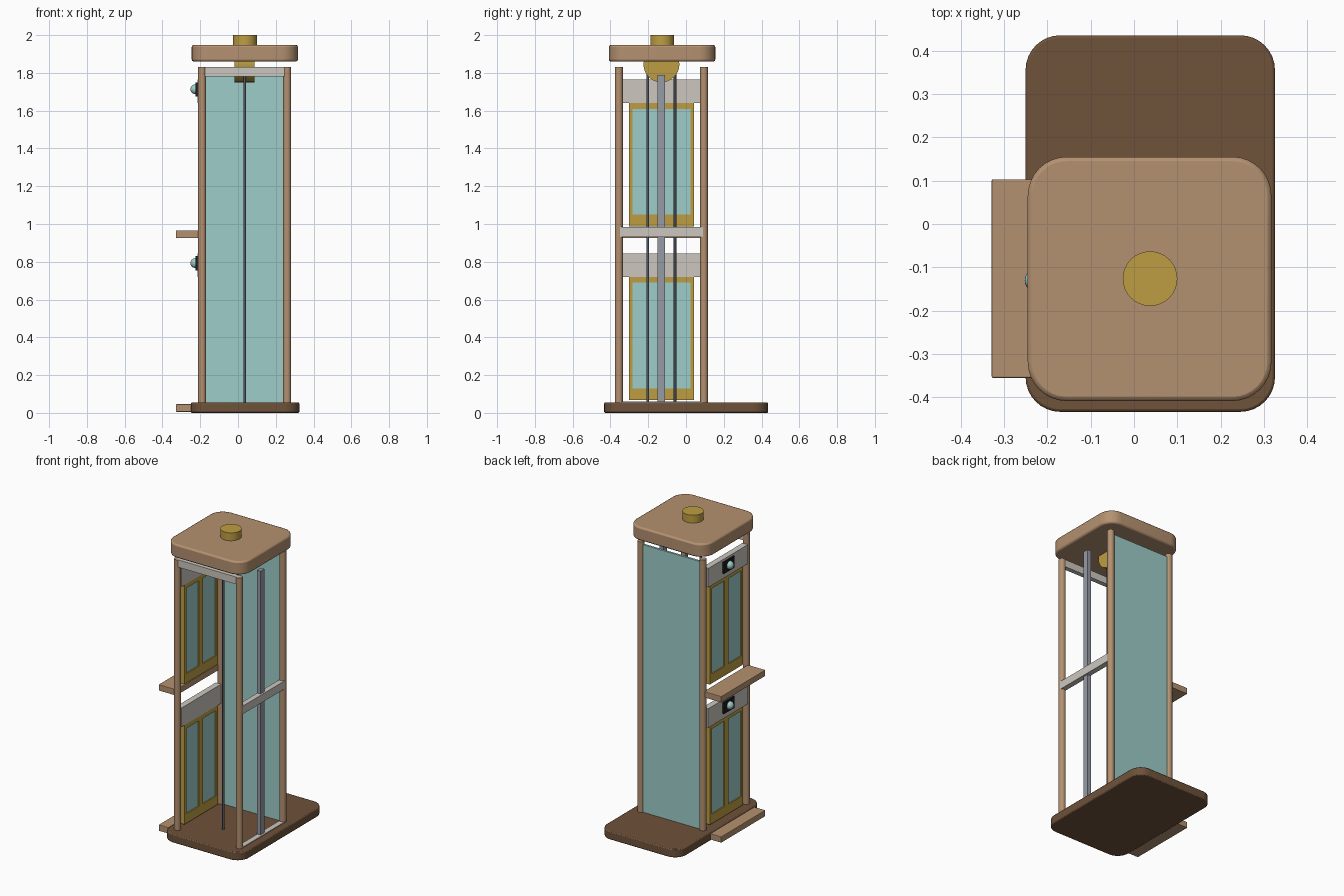
import bpy, bmesh, math
from mathutils import Matrix

cube = bpy.data.objects.get("Cube")
if cube:
    bpy.data.objects.remove(cube, do_unlink=True)


def material(name, r, g, b):
    col = [(c / 255 / 12.92) if c < 11 else ((c / 255 + 0.055) / 1.055) ** 2.4 for c in (r, g, b)] + [1]
    m = bpy.data.materials.new(name)
    m.use_nodes = True
    m.diffuse_color = col
    bsdf = next(n for n in m.node_tree.nodes if n.type == 'BSDF_PRINCIPLED')
    bsdf.inputs["Base Color"].default_value = col
    return m


tan = material("tan wood", 180, 145, 112)
brown = material("dark brown wood", 110, 82, 58)
gold = material("brass", 190, 158, 66)
teal = material("pale teal glass", 158, 205, 201)
grey = material("light grey", 204, 199, 191)
steel = material("steel", 150, 155, 165)
cable_grey = material("cable grey", 82, 88, 100)
black = material("black", 28, 28, 31)


def finish(name, bm, mat, smooth=False):
    me = bpy.data.meshes.new(name)
    bm.to_mesh(me)
    bm.free()
    me.materials.append(mat)
    ob = bpy.data.objects.new(name, me)
    bpy.context.collection.objects.link(ob)
    if smooth:
        bpy.ops.object.select_all(action='DESELECT')
        ob.select_set(True)
        bpy.context.view_layer.objects.active = ob
        bpy.ops.object.shade_smooth_by_angle(angle=math.radians(35))
    return ob


def box(name, mat, x, y, z, corner=0, edge=0):
    """Box from (min, max) pairs, with optional rounded upright corners."""
    bm = bmesh.new()
    bmesh.ops.create_cube(bm, size=1)
    for v in bm.verts:
        v.co = [(a + b) / 2 + c * (b - a) for (a, b), c in zip((x, y, z), v.co)]
    if corner:
        upright = [e for e in bm.edges if abs(e.verts[0].co.z - e.verts[1].co.z) > 0.01]
        bmesh.ops.bevel(bm, geom=upright, offset=corner, segments=8, profile=0.5, affect='EDGES')
    ob = finish(name, bm, mat, corner > 0)
    if edge:
        mod = ob.modifiers.new("soft_edge", 'BEVEL')
        mod.width = edge
        mod.segments = 2
        mod.limit_method = 'ANGLE'
        mod.angle_limit = math.radians(50)
    return ob


def cylinder(name, mat, centre, radius, depth, axis='Z', sides=24):
    bm = bmesh.new()
    turn = Matrix.Rotation(math.pi / 2, 4, 'Y') if axis == 'X' else Matrix()
    bmesh.ops.create_cone(bm, cap_ends=True, segments=sides, radius1=radius, radius2=radius,
                          depth=depth, matrix=Matrix.Translation(centre) @ turn)
    return finish(name, bm, mat, True)


# Shaft centre and half spacing of the corner posts
CX, CY, HALF = 0.035, -0.13, 0.225
LEFT, RIGHT = CX - HALF, CX + HALF
FRONT, BACK = CY - HALF, CY + HALF

# Base, roof and finial
box("base", brown, (-0.25, 0.325), (-0.433, 0.435), (0, 0.055), 0.08, 0.006)
box("roof", tan, (-0.245, 0.317), (-0.408, 0.155), (1.86, 1.948), 0.09, 0.01)
cylinder("roof_cap", gold, (CX + 0.002, CY + 0.004, 1.97), 0.063, 0.06, sides=32)

# Corner posts
for sx, x in (("right", LEFT), ("left", RIGHT)):
    for sy, y in (("front", FRONT), ("back", BACK)):
        cylinder(f"{sy}_{sx}_post", tan, (x, y, 0.916), 0.021, 1.828, sides=20)

# Back glass and cross beams
box("back_glass", teal, (LEFT, RIGHT), (BACK - 0.007, BACK + 0.007), (0.055, 1.81))
box("front_top_beam", grey, (LEFT, RIGHT), (FRONT - 0.015, FRONT + 0.015), (1.782, 1.83))
for name, z in (("middle", (0.932, 0.985)), ("bottom", (0.01, 0.06))):
    box(f"{name}_side_beam", grey, (RIGHT - 0.015, RIGHT + 0.02), (FRONT + 0.005, BACK - 0.005), z)

# Guide rail, pulley and cables
box("guide_rail", steel, (RIGHT - 0.018, RIGHT + 0.008), (CY - 0.02, CY + 0.02), (0.03, 1.79))
cylinder("pulley", gold, (CX, CY, 1.845), 0.095, 0.105, 'X', 32)
for name, y in (("front", CY - 0.072), ("back", CY + 0.072)):
    cylinder(f"{name}_cable", cable_grey, (CX, y, 0.93), 0.007, 1.76, sides=12)

# Each floor: landing, double door, lintel and lamp
for floor, h in (("lower", 0), ("upper", 0.92)):
    box(f"{floor}_landing", tan, (-0.328, -0.2), (-0.355, 0.103), (h + 0.006, h + 0.046), edge=0.003)
    for side, y0 in (("front", CY - 0.173), ("back", CY)):
        y1 = y0 + 0.173
        dx = (LEFT - 0.013, LEFT + 0.013)
        name = f"{floor}_{side}_door"
        for part, y in (("front", (y0, y0 + 0.02)), ("back", (y1 - 0.02, y1))):
            box(f"{name}_{part}_stile", gold, dx, y, (h + 0.068, h + 0.72))
        for part, z in (("bottom", (0.068, 0.13)), ("top", (0.69, 0.72))):
            box(f"{name}_{part}_rail", gold, dx, (y0 + 0.02, y1 - 0.02), (h + z[0], h + z[1]))
        box(f"{name}_glass", teal, (LEFT - 0.006, LEFT + 0.006),
            (y0 + 0.018, y1 - 0.018), (h + 0.128, h + 0.692))
    box(f"{floor}_lintel", grey, (LEFT - 0.024, LEFT + 0.015),
        (FRONT + 0.02, BACK - 0.02), (h + 0.72, h + 0.845))
    box(f"{floor}_lamp_plate", black, (-0.224, -0.21), (CY - 0.055, CY + 0.055), (h + 0.755, h + 0.83))
    bm = bmesh.new()
    bmesh.ops.create_uvsphere(bm, u_segments=20, v_segments=12, radius=0.026,
                              matrix=Matrix.Translation((-0.226, CY, h + 0.793)))
    finish(f"{floor}_lamp", bm, teal, True)
